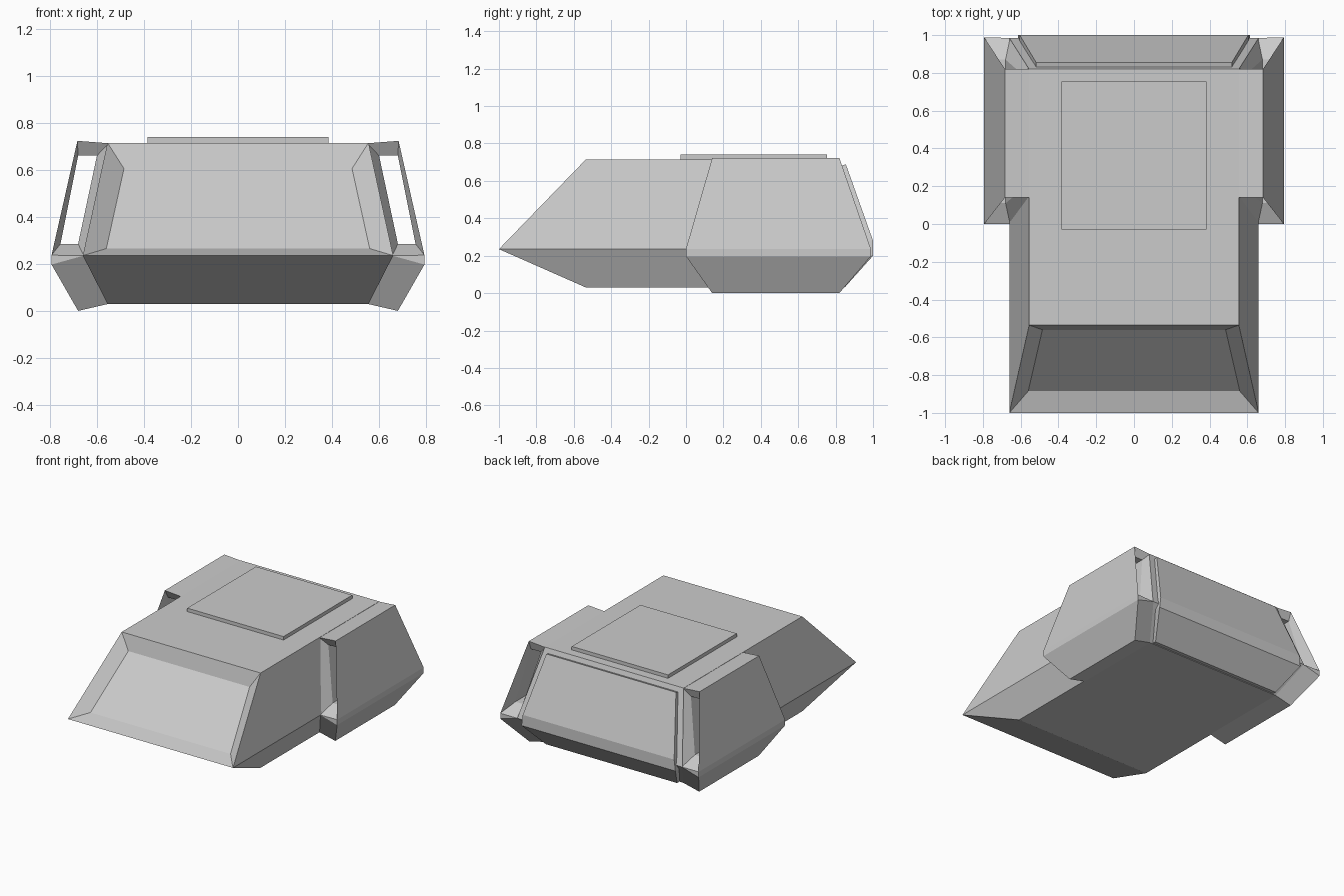
import bpy, bmesh

if "Cube" in bpy.data.objects:
    bpy.data.objects.remove(bpy.data.objects["Cube"])


def make_object(name, verts, faces):
    """Build a closed mesh object with outward normals."""
    bm = bmesh.new()
    vs = [bm.verts.new(v) for v in verts]
    for f in faces:
        bm.faces.new([vs[i] for i in f])
    bmesh.ops.recalc_face_normals(bm, faces=bm.faces)
    mesh = bpy.data.meshes.new(name)
    bm.to_mesh(mesh)
    bm.free()
    obj = bpy.data.objects.new(name, mesh)
    bpy.context.collection.objects.link(obj)
    return obj


def rect(half_w, y0, y1, z0, z1):
    """Four corners: first pair at (y0, z0), second pair at (y1, z1)."""
    return [(-half_w, y0, z0), (half_w, y0, z0), (half_w, y1, z1), (-half_w, y1, z1)]


def bridge(a, b, n):
    """Quads joining two rings of n vertices that start at a and b."""
    return [(a + i, a + (i + 1) % n, b + (i + 1) % n, b + i) for i in range(n)]


# Hull: bottom, middle and top rings, plus the recessed sloping front panel
verts = rect(0.555, -0.535, 0.82, 0.03, 0.03)
verts += rect(0.66, -1.0, 0.985, 0.235, 0.235)
verts += rect(0.555, -0.535, 0.82, 0.715, 0.715)
verts += [(-0.56, -0.885, 0.265), (0.56, -0.885, 0.265),
          (0.485, -0.56, 0.605), (-0.485, -0.56, 0.605)]
faces = [(0, 1, 2, 3), (8, 9, 10, 11), (12, 13, 14, 15)]
faces += bridge(0, 4, 4) + bridge(4, 8, 4)[1:]
rim = (4, 5, 9, 8)
faces += [(rim[i], rim[(i + 1) % 4], 12 + (i + 1) % 4, 12 + i) for i in range(4)]
make_object("hull", verts, faces)

# Roof plate
verts = rect(0.385, -0.03, 0.755, 0.705, 0.705) + rect(0.385, -0.03, 0.755, 0.74, 0.74)
make_object("roof_plate", verts, [(0, 1, 2, 3), (4, 5, 6, 7)] + bridge(0, 4, 4))

# Rear door: folded plate following the back of the hull
profile = [(0.855, 0.688, 0.518), (1.0, 0.28, 0.605), (1.0, 0.20, 0.615), (0.85, 0.032, 0.525),
           (0.80, 0.035, 0.525), (0.95, 0.20, 0.615), (0.95, 0.28, 0.605), (0.825, 0.68, 0.518)]
verts = [(s * w, y, z) for s in (-1, 1) for y, z, w in profile]
faces = bridge(0, 8, 8)
for k in (0, 8):
    faces += [(k + i, k + i + 1, k + 6 - i, k + 7 - i) for i in range(3)]
make_object("rear_door", verts, faces)

# Side pod: armoured shell with a tapered duct running through it (x, z, front y, back y)
outer = [(0.55, 0.713, 0.14, 0.82), (0.683, 0.723, 0.14, 0.82), (0.793, 0.237, 0.0, 0.988),
         (0.793, 0.197, 0.0, 0.988), (0.68, 0.0, 0.14, 0.82), (0.55, 0.03, 0.14, 0.82),
         (0.656, 0.235, 0.0, 0.985)]
duct = [(0.60, 0.66, 0.175, 0.80), (0.68, 0.66, 0.175, 0.80),
        (0.755, 0.285, 0.11, 0.87), (0.68, 0.285, 0.11, 0.87)]
section = outer + duct
n = len(section)
verts = [(x, f, z) for x, z, f, b in section] + [(x, b, z) for x, z, f, b in section]
faces = bridge(0, n, 7) + bridge(7, n + 7, 4)
for k in (0, n):
    for f in ((0, 1, 8, 7), (1, 2, 9, 8), (2, 6, 10, 9), (6, 0, 7, 10),
              (2, 3, 6), (3, 4, 5, 6)):
        faces.append(tuple(k + i for i in f))
pod = make_object("side_pods", verts, faces)
mirror = pod.modifiers.new("Mirror", 'MIRROR')
mirror.use_axis[0] = True
mirror.use_mirror_merge = False
